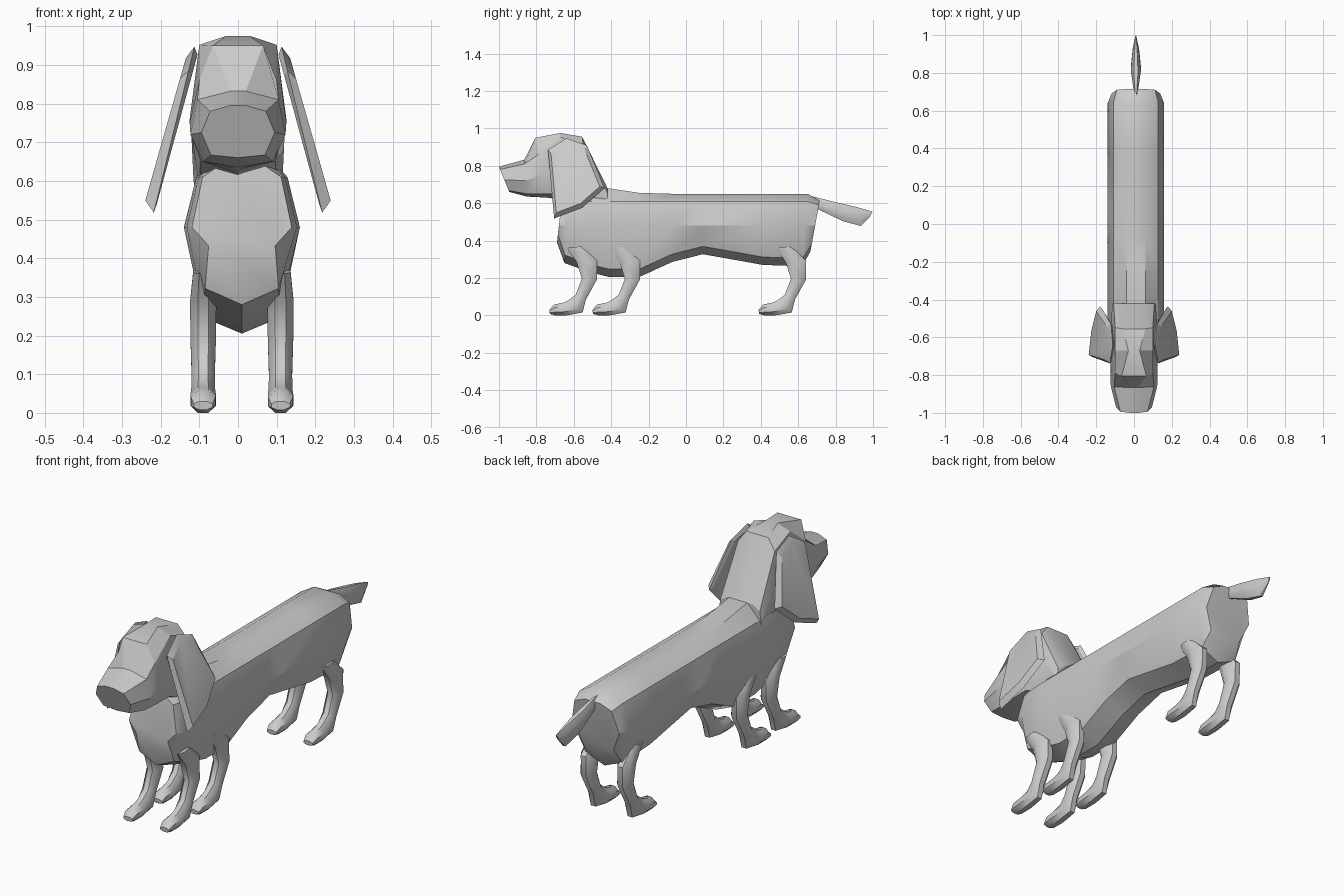
import bpy, bmesh, math
from mathutils import Vector

if "Cube" in bpy.data.objects:
    bpy.data.objects.remove(bpy.data.objects["Cube"])

MID = 0.01  # body, legs and tail sit slightly off the head's centre line


def loft(name, rings, angle=32):
    bm = bmesh.new()
    loops = [[bm.verts.new(p) for p in r] for r in rings]
    n = len(loops[0])
    for a, b in zip(loops, loops[1:]):
        for i in range(n):
            bm.faces.new((a[i], a[(i + 1) % n], b[(i + 1) % n], b[i]))
    bm.faces.new(loops[0])
    bm.faces.new(loops[-1])
    bmesh.ops.recalc_face_normals(bm, faces=bm.faces)
    me = bpy.data.meshes.new(name)
    bm.to_mesh(me)
    bm.free()
    ob = bpy.data.objects.new(name, me)
    bpy.context.collection.objects.link(ob)
    bpy.ops.object.select_all(action='DESELECT')
    ob.select_set(True)
    bpy.context.view_layer.objects.active = ob
    bpy.ops.object.shade_smooth_by_angle(angle=math.radians(angle))
    return ob


def section(yb, yt, half, cx=0.0):
    """Symmetric ring from half a profile (bottom to top), leaning from yb to yt."""
    z0, z1 = half[0][1], half[-1][1]
    pts = half + [(-x, z) for x, z in reversed(half) if x > 0]
    return [(cx + x, yb + (yt - yb) * (z - z0) / (z1 - z0), z) for x, z in pts]


def limb_ring(cx, front, back, w):
    """Eight-sided ring spanning a front and a back point given as (y, z)."""
    f, b = Vector((0, *front)), Vector((0, *back))
    mid, d, k = (f + b) / 2, (f - b) / 2, 1 / math.cos(math.pi / 8)
    angs = [math.pi / 8 + i * math.pi / 4 for i in range(8)]
    return [mid + d * math.cos(a) * k + Vector((cx + w * k * math.sin(a), 0, 0)) for a in angs]


# long body: bottom y, top y, belly z, back z, width scale
body = [(-0.69, -0.66, 0.39, 0.65, 0.86), (-0.65, -0.62, 0.28, 0.66, 0.95),
        (-0.51, -0.5, 0.23, 0.67, 1), (-0.41, -0.42, 0.205, 0.68, 1),
        (-0.25, -0.25, 0.205, 0.655, 1), (-0.075, -0.075, 0.285, 0.65, 1),
        (0.09, 0.09, 0.327, 0.648, 1), (0.41, 0.41, 0.27, 0.65, 1),
        (0.62, 0.65, 0.262, 0.65, 1), (0.665, 0.715, 0.34, 0.615, 0.86)]
rings = []
for yb, yt, zb, zt, s in body:
    half = [(0, zb), (0.1 * s, zb + 0.042), (0.15 * s, 0.48),
            (0.118 * s, min(0.61, zt - 0.025)), (0.05 * s, zt)]
    rings.append(section(yb, yt, half, MID))
loft("body", rings)

# head with muzzle, forehead and neck
head = [(-0.945, -1.0, [(0, .66), (.07, .667), (.095, .725), (.072, .78), (.02, .795)]),
        (-0.85, -0.865, [(0, .635), (.09, .65), (.123, .72), (.105, .81), (.02, .832)]),
        (-0.75, -0.805, [(0, .63), (.095, .65), (.125, .75), (.1, .86), (.065, .95)]),
        (-0.67, -0.67, [(0, .62), (.097, .65), (.125, .76), (.1, .952), (.03, .975)]),
        (-0.5, -0.555, [(0, .5), (.1, .58), (.122, .75), (.1, .9), (.06, .955)]),
        (-0.42, -0.42, [(0, .5), (.1, .52), (.115, .6), (.108, .655), (.07, .68)])]
loft("head", [section(*h) for h in head], 25)

# hanging ears: thin plates with a raised outer face
outline = [(-.738, .885), (-.64, .947), (-.53, .91), (-.435, .68), (-.555, .575), (-.705, .518)]
cy, cz = -0.62, 0.74
for side, label in ((1, "left"), (-1, "right")):
    ear = []
    for scale, bulge in ((0.9, -0.008), (1, 0), (0.86, 0.022)):
        ear.append([(side * (0.112 + (0.95 - z) * 0.245 + bulge),
                     cy + (y - cy) * scale, cz + (z - cz) * scale) for y, z in outline])
    loft(label + "_ear", ear, 25)

# three pairs of short legs: front point, back point, half width
leg = [((-.64, .36), (-.555, .37), .026), ((-.585, .285), (-.475, .29), .034),
       ((-.557, .195), (-.477, .19), .033), ((-.59, .11), (-.535, .085), .03),
       ((-.63, .08), (-.553, .015), .031), ((-.655, .068), (-.64, 0), .033),
       ((-.705, .058), (-.70, 0), .032), ((-.73, .03), (-.728, .008), .024)]
for name, dy in (("front", 0), ("second", 0.23), ("hind", 1.118)):
    for side, label in ((1, "left"), (-1, "right")):
        loft(f"{name}_{label}_leg",
             [limb_ring(MID + side * 0.1, (f[0] + dy, f[1]), (b[0] + dy, b[1]), w)
              for f, b, w in leg], 40)

# leaf-shaped tail
tail = [((.68, .635), (.69, .575), .008), ((.80, .605), (.84, .503), .027),
        ((.91, .58), (.935, .478), .017), ((.997, .555), (.985, .53), .003)]
loft("tail", [limb_ring(MID, *t) for t in tail])
